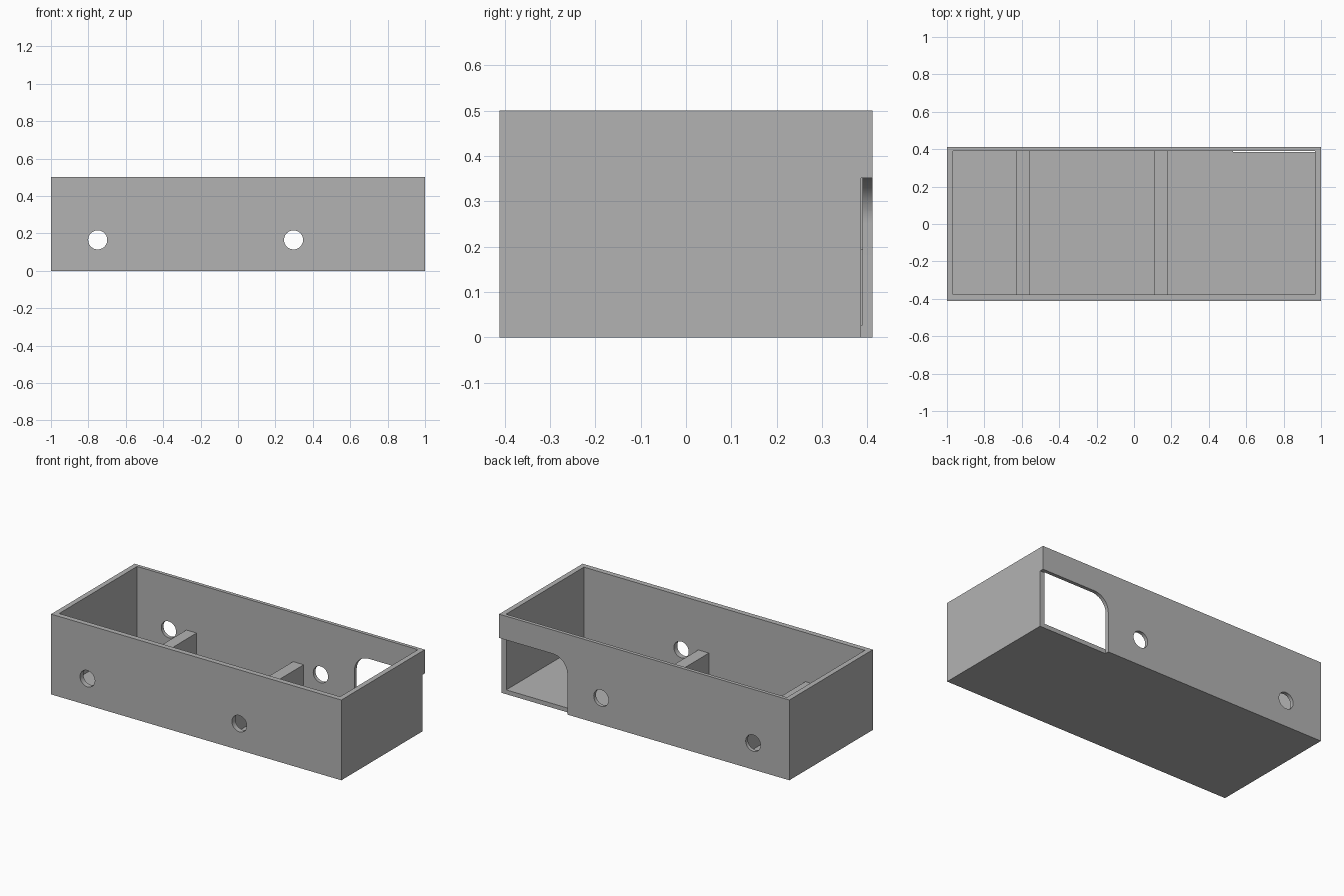
import bpy, bmesh
from math import sin, cos, pi, radians
from mathutils import Matrix, Vector

cube = bpy.data.objects.get("Cube")
if cube:
    bpy.data.objects.remove(cube, do_unlink=True)

L, W, H = 1.0, 0.411, 0.5              # half length, half width, height
IN_X, FRONT, BACK = 0.968, -0.378, 0.389  # inner faces of the walls
FLOOR = 0.027

grey = bpy.data.materials.new("plain grey")
grey.use_nodes = True
colour = (0.45, 0.45, 0.45, 1)
grey.diffuse_color = colour
grey.node_tree.nodes["Principled BSDF"].inputs["Base Color"].default_value = colour


def add_object(name, bm):
    bmesh.ops.recalc_face_normals(bm, faces=bm.faces)
    mesh = bpy.data.meshes.new(name)
    bm.to_mesh(mesh)
    bm.free()
    mesh.materials.append(grey)
    obj = bpy.data.objects.new(name, mesh)
    bpy.context.collection.objects.link(obj)
    return obj


def box(name, x0, x1, y0, y1, z0, z1):
    bm = bmesh.new()
    low, high = Vector((x0, y0, z0)), Vector((x1, y1, z1))
    mat = Matrix.Translation((low + high) / 2) @ Matrix.Diagonal((*(high - low), 1))
    bmesh.ops.create_cube(bm, size=1, matrix=mat)
    return add_object(name, bm)


def prism(name, outline, y0, y1):
    """Extrude an outline in x and z along y."""
    bm = bmesh.new()
    face = bm.faces.new([bm.verts.new((x, y0, z)) for x, z in outline])
    out = bmesh.ops.extrude_face_region(bm, geom=[face])
    moved = [v for v in out["geom"] if isinstance(v, bmesh.types.BMVert)]
    bmesh.ops.translate(bm, verts=moved, vec=(0, y1 - y0, 0))
    return add_object(name, bm)


def arc(cx, cz, r, start, end, steps):
    angles = [start + (end - start) * i / steps for i in range(steps + 1)]
    return [(cx + r * cos(a), cz + r * sin(a)) for a in angles]


def cut(target, cutter):
    mod = target.modifiers.new("cut", 'BOOLEAN')
    mod.operation, mod.solver, mod.object = 'DIFFERENCE', 'EXACT', cutter
    cutter.hide_render = True
    bpy.context.view_layer.objects.active = target
    bpy.ops.object.modifier_apply(modifier=mod.name)
    bpy.data.objects.remove(cutter, do_unlink=True)


# Open tray
tray = box("tray", -L, L, -W, W, 0, H)
cut(tray, box("cavity", -IN_X, IN_X, FRONT, BACK, FLOOR, H + 0.1))

# Round holes through the front and back walls
for x in (-0.75, 0.297):
    ring = arc(x, 0.165, 0.051, 0, 2 * pi, 40)[:-1]
    cut(tray, prism("hole", ring, -W - 0.1, W + 0.1))

# Corner opening in the back wall, rounded at its upper inner corner
edge, top, r = 0.53, 0.352, 0.1
opening = [(L + 0.1, -0.1), (L + 0.1, top)]
opening += arc(edge + r, top - r, r, pi / 2, pi, 12) + [(edge, -0.1)]
cut(tray, prism("opening", opening, 0.386, W + 0.1))

# Low cross ribs on the floor
for side, x0, x1 in (("right", -0.628, -0.558), ("left", 0.107, 0.18)):
    box(side + "_rib", x0, x1, FRONT, BACK, FLOOR, 0.195)

# Smooth the curved cuts while keeping the corners sharp
bpy.ops.object.select_all(action='DESELECT')
tray.select_set(True)
bpy.context.view_layer.objects.active = tray
bpy.ops.object.shade_smooth_by_angle(angle=radians(30))
